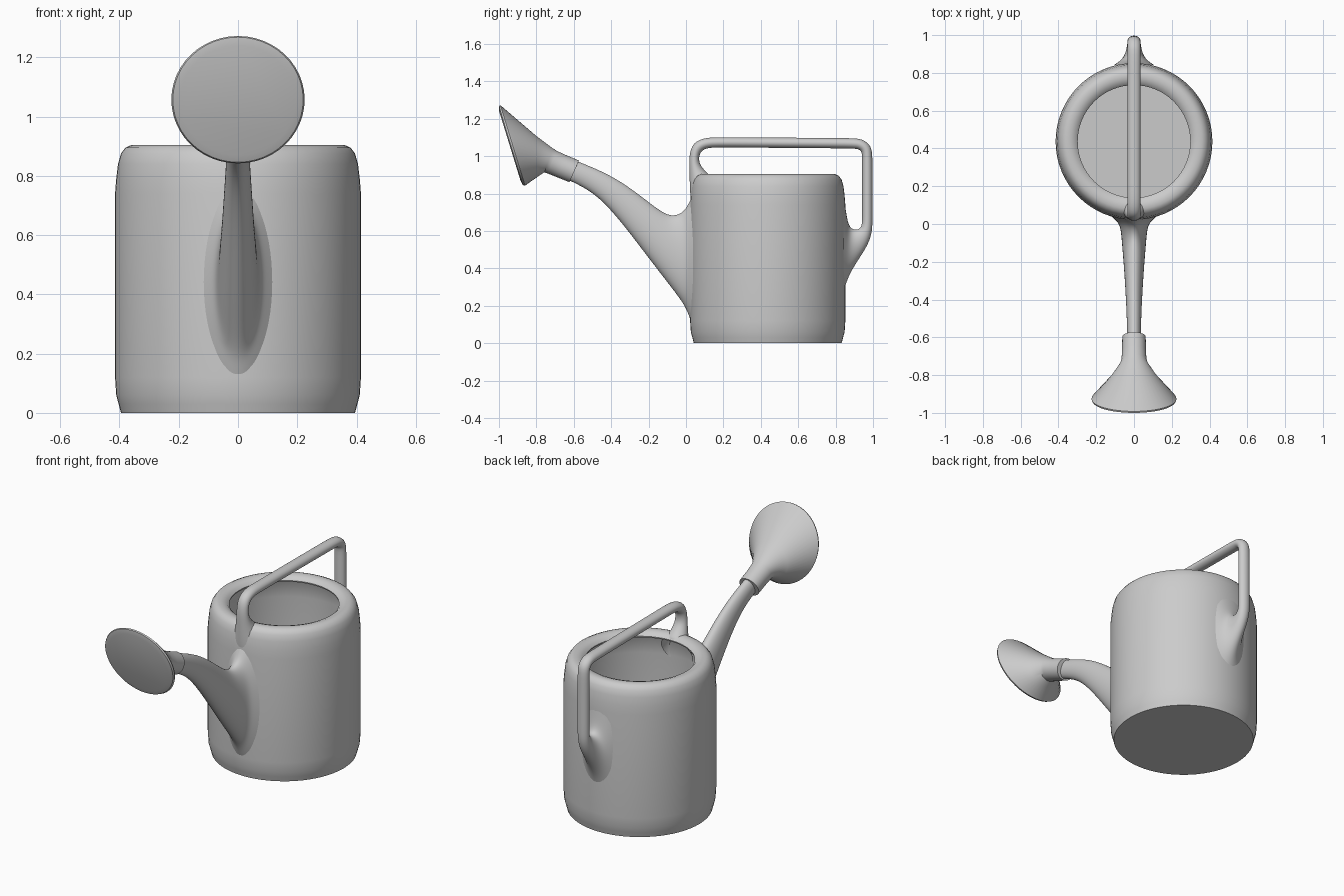
import bpy, bmesh
from math import sin, cos, pi, radians


def loft(name, sections, sides, caps=(False, False), subsurf=0, angle=35):
    """Skin ellipses; each section is (y, z) of one edge, (y, z) of the other, half width in x."""
    bm = bmesh.new()
    grow = 1.0
    if subsurf:
        # offset the shrinkage of the subdivision surface
        grow = 6 / (4 + 2 * cos(2 * pi / sides))
    rings = []
    for y1, z1, y2, z2, w in sections:
        cy, cz = (y1 + y2) / 2, (z1 + z2) / 2
        dy, dz = (y1 - y2) / 2 * grow, (z1 - z2) / 2 * grow
        ring = []
        for k in range(sides):
            a = 2 * pi * k / sides
            ring.append(bm.verts.new((w * grow * sin(a), cy + dy * cos(a), cz + dz * cos(a))))
        rings.append(ring)
    for a, b in zip(rings, rings[1:]):
        for k in range(sides):
            n = (k + 1) % sides
            bm.faces.new((a[k], a[n], b[n], b[k]))
    if caps[0]:
        bm.faces.new(rings[0])
    if caps[1]:
        bm.faces.new(rings[-1])
    bmesh.ops.recalc_face_normals(bm, faces=bm.faces)
    mesh = bpy.data.meshes.new(name)
    bm.to_mesh(mesh)
    bm.free()
    obj = bpy.data.objects.new(name, mesh)
    bpy.context.collection.objects.link(obj)
    if subsurf:
        mod = obj.modifiers.new("smooth", 'SUBSURF')
        mod.levels = mod.render_levels = subsurf
    bpy.ops.object.select_all(action='DESELECT')
    obj.select_set(True)
    bpy.context.view_layer.objects.active = obj
    if subsurf:
        bpy.ops.object.shade_smooth()
    else:
        bpy.ops.object.shade_smooth_by_angle(angle=radians(angle))
    return obj


# Hollow body: outer wall, rolled-in rim, inner wall and floor
CY = 0.437
profile = [(0.395, 0.0), (0.403, 0.03), (0.411, 0.06), (0.415, 0.12), (0.415, 0.74),
           (0.411, 0.79), (0.405, 0.84), (0.395, 0.875), (0.38, 0.895), (0.36, 0.904),
           (0.335, 0.903), (0.312, 0.895), (0.298, 0.88), (0.30, 0.872), (0.335, 0.882),
           (0.365, 0.872), (0.385, 0.84), (0.395, 0.74), (0.395, 0.12), (0.385, 0.02)]
loft("body", [(CY + r, z, CY - r, z, r) for r, z in profile], 64, (True, True))

# Tapering spout, flaring where it meets the body
loft("spout", [
    (0.043, 0.80, 0.043, 0.08, 0.12),
    (0.018, 0.755, 0.018, 0.14, 0.095),
    (-0.01, 0.70, 0.0, 0.19, 0.075),
    (-0.07, 0.675, -0.04, 0.25, 0.067),
    (-0.13, 0.70, -0.11, 0.34, 0.062),
    (-0.22, 0.77, -0.21, 0.47, 0.054),
    (-0.32, 0.845, -0.32, 0.615, 0.047),
    (-0.40, 0.893, -0.42, 0.735, 0.042),
    (-0.48, 0.932, -0.51, 0.815, 0.038),
    (-0.58, 0.972, -0.62, 0.87, 0.036),
    (-0.65, 1.00, -0.69, 0.90, 0.036)], 16, subsurf=2)

# Sprinkler head: collar, cone and slanted face
loft("sprinkler_head", [
    (-0.580, 0.957, -0.617, 0.877, 0.036),
    (-0.572, 0.977, -0.623, 0.861, 0.062),
    (-0.64, 1.005, -0.69, 0.888, 0.063),
    (-0.69, 1.028, -0.74, 0.908, 0.066),
    (-0.712, 1.042, -0.757, 0.914, 0.072),
    (-0.80, 1.108, -0.79, 0.892, 0.115),
    (-0.98, 1.262, -0.852, 0.849, 0.220),
    (-0.992, 1.272, -0.860, 0.842, 0.225),
    (-1.0, 1.268, -0.873, 0.846, 0.220),
    (-0.999, 1.24, -0.885, 0.87, 0.195)], 48, (False, True))

# Handle: over the opening and down the back, flaring at both roots
loft("handle", [
    (0.035, 0.70, 0.135, 0.885, 0.10),
    (0.024, 0.77, 0.13, 0.897, 0.075),
    (0.020, 0.86, 0.105, 0.918, 0.052),
    (0.018, 0.93, 0.072, 0.955, 0.038),
    (0.016, 1.00, 0.068, 0.995, 0.034),
    (0.035, 1.075, 0.08, 1.03, 0.034),
    (0.11, 1.102, 0.12, 1.047, 0.034),
    (0.20, 1.101, 0.20, 1.047, 0.034),
    (0.88, 1.097, 0.88, 1.042, 0.034),
    (0.94, 1.095, 0.92, 1.040, 0.034),
    (0.995, 1.055, 0.942, 1.025, 0.034),
    (0.997, 0.98, 0.942, 0.98, 0.034),
    (0.997, 0.68, 0.942, 0.68, 0.034),
    (0.997, 0.60, 0.942, 0.625, 0.034),
    (0.975, 0.53, 0.92, 0.605, 0.036),
    (0.93, 0.46, 0.885, 0.608, 0.043),
    (0.885, 0.39, 0.865, 0.64, 0.06),
    (0.858, 0.33, 0.853, 0.72, 0.085),
    (0.842, 0.27, 0.842, 0.80, 0.105)], 16, subsurf=2)
